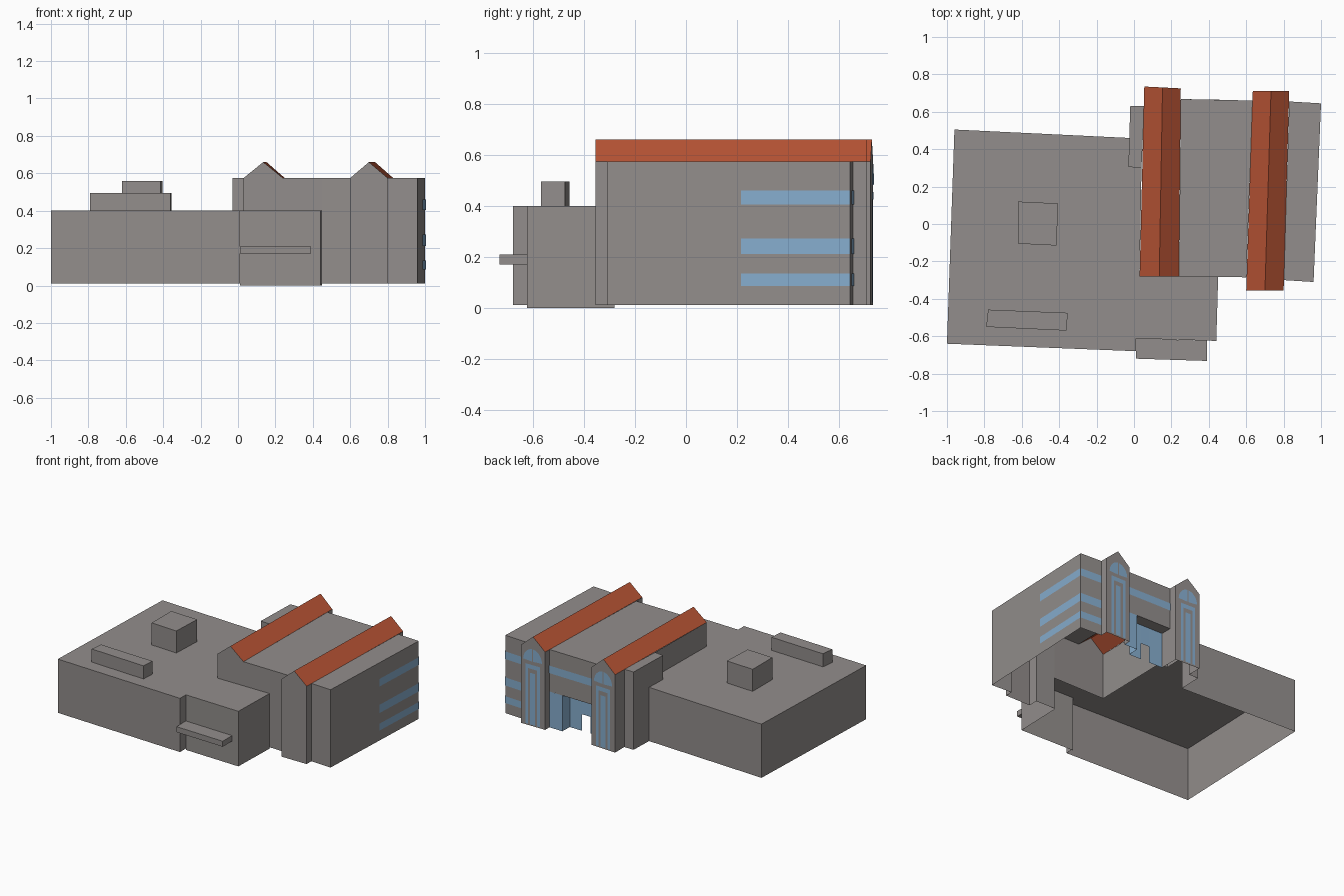
import bpy, math
from mathutils import Vector

if "Cube" in bpy.data.objects:
    bpy.data.objects.remove(bpy.data.objects["Cube"])


def material(name, rgb):
    m = bpy.data.materials.new(name)
    m.diffuse_color = (*rgb, 1)
    m.use_nodes = True
    m.node_tree.nodes["Principled BSDF"].inputs["Base Color"].default_value = m.diffuse_color
    return m


GREY = material("grey_wall", (0.29, 0.27, 0.262))
RED = material("red_roof", (0.49, 0.09, 0.036))
BLUE = material("blue_glass", (0.24, 0.42, 0.62))
BASE, LOW, TALL, RIDGE, DOOR = 0.01, 0.40, 0.575, 0.66, 0.27


def build(name, faces, mat):
    verts, polys = [], []
    for f in faces:
        polys.append(range(len(verts), len(verts) + len(f)))
        verts += f
    me = bpy.data.meshes.new(name)
    me.from_pydata(verts, [], [list(p) for p in polys])
    me.materials.append(mat)
    ob = bpy.data.objects.new(name, me)
    bpy.context.collection.objects.link(ob)
    return ob


def wall(p, q, z0, z1):
    """Upright quad whose outside is on the right of p -> q."""
    return [(*p, z0), (*q, z0), (*q, z1), (*p, z1)]


def walls(path, z0, z1):
    return [wall(p, q, z0, z1) for p, q in zip(path, path[1:])]


def flat(pts, z):
    return [(*p, z) for p in pts]


def box(name, pts, z0, z1, bottom=False):
    faces = walls(pts + pts[:1], z0, z1) + [flat(pts, z1)]
    if bottom:
        faces.append(flat(pts[::-1], z0))
    build(name, faces, GREY)


def on_wall(p, q, outline, off=0.004):
    """Map (fraction along wall, z) points to a plate just outside a wall."""
    p, q = Vector(p), Vector(q)
    d = q - p
    n = Vector((d.y, -d.x)).normalized() * off
    return [(*(p + d * u + n), z) for u, z in outline]


def rect(u0, u1, z0, z1):
    return [(u0, z0), (u1, z0), (u1, z1), (u0, z1)]


# Low wing: outer walls and flat roof
low = [(-.025, .46), (-.96, .505), (-1, -.64), (.01, -.68), (.01, -.612)]
low_b = [(.01, -.612), (.44, -.625), (.45, -.28)]
inner = [(-.03, .305), (.04, .30), (.03, -.28)]
build("low_wing", walls(low, BASE, LOW) + walls(low_b, 0, LOW)
      + [flat(low + low_b[1:] + inner[::-1], LOW)], GREY)

# Rooftop boxes and entrance canopy
box("roof_box", [(-.62, -.105), (-.415, -.115), (-.405, .11), (-.62, .12)], LOW, .56)
box("roof_duct", [(-.79, -.55), (-.36, -.57), (-.355, -.475), (-.78, -.458)], LOW, .495)
box("canopy", [(.01, -.72), (.39, -.732), (.39, -.624), (.01, -.612)], .17, .21, True)

# Tall hall: outer shell, with the entrance recess left open below
L0, L1, L2, L3 = (.03, -.28), (.24, -.28), (.25, .725), (.055, .735)
R0, R1, R2, R3 = (.60, -.355), (.80, -.355), (.83, .71), (.635, .71)
mid_f, mid_l, mid_r = (.60, -.285), (.25, .668), (.635, .66)
side_f, corner_f, corner_b, side_b = (.80, -.30), (.96, -.31), (1, .645), (.83, .655)
left_wing = [(.055, .63), (-.02, .63), (-.03, .305), (.04, .30)]
faces = walls([(.45, -.28), mid_f, R0, R1, side_f, corner_f, corner_b,
               side_b, R2, R3, mid_r], BASE, TALL)
faces += walls([mid_r, mid_l], DOOR, TALL)
faces += walls([mid_l, L2, L3, left_wing[0], left_wing[1], (-.025, .46)], BASE, TALL)
faces += walls([(-.025, .46)] + inner + [(.45, -.28)], .24, TALL)
faces += [flat(r, TALL) for r in (
    left_wing,
    [L1, mid_f, mid_r, mid_l],
    [side_f, corner_f, corner_b, side_b])]
# Recess side wall and soffit
in_r, in_l, jamb = (.527, .58), (.25, .585), (.53, .663)
faces += walls([in_l, mid_l], BASE, DOOR)
faces.append(flat([jamb, mid_l, in_l, in_r], DOOR))


# Gabled ridges over the two towers
def gable(name, a, b, c, d):
    def mid(p, q):
        return ((p[0] + q[0]) / 2, (p[1] + q[1]) / 2, RIDGE)
    front, back = mid(a, b), mid(c, d)
    a, b, c, d = [(*p, TALL) for p in (a, b, c, d)]
    faces.extend([[a, b, front], [c, d, back]])
    build(name, [[b, c, back, front], [d, a, front, back]], RED)


gable("left_gable_roof", L0, L1, L2, L3)
gable("right_gable_roof", R0, R1, R2, R3)
build("tall_hall", faces, GREY)

# Entrance glazing with a door opening
da, db = (.43, .582), (.36, .583)
build("entrance_glass", walls([mid_r, jamb, in_r, da], BASE, DOOR)
      + walls([da, db], .13, DOOR) + walls([db, in_l], BASE, DOOR), BLUE)

# Window bands on the right side, wrapping round the back
bands = []
for z0, z1 in ((.085, .135), (.212, .272), (.405, .46)):
    bands.append(on_wall(corner_f, corner_b, rect(.55, 1, z0, z1)))
    bands.append(on_wall(corner_b, side_b, rect(0, 1, z0, z1)))
bands.append(on_wall(mid_r, mid_l, rect(0, 1, .405, .46)))
build("window_bands", bands, BLUE)

# Arched tower windows: fan light in two halves, outer frame, centre strip
for name, p, q in (("right_tower_window", R2, R3), ("left_tower_window", L2, L3)):
    plates = []
    for lo, hi in ((3, 87), (93, 177)):
        arc = [math.radians(lo + (hi - lo) * i / 8) for i in range(9)]
        cx = .5 + .02 * (1 if lo < 90 else -1)
        plates.append(on_wall(p, q, [(cx, .48)] + [
            (.5 + .39 * math.cos(t), .48 + .09 * math.sin(t)) for t in arc]))
    for r in ((.20, .31, .02, .455), (.69, .80, .02, .455),
              (.31, .69, .425, .455), (.40, .60, .02, .395)):
        plates.append(on_wall(p, q, rect(*r)))
    build(name, plates, BLUE)
